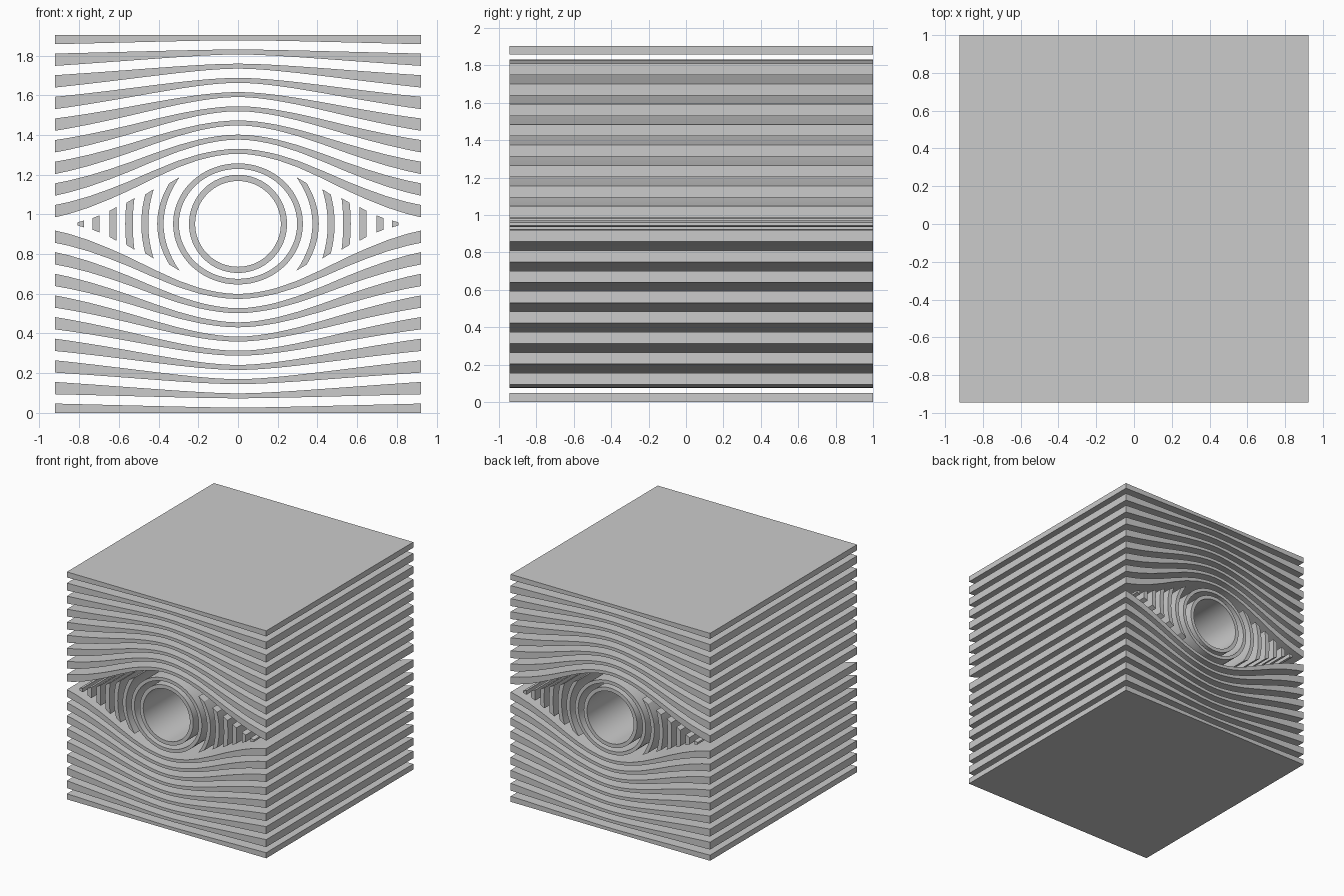
import bpy, bmesh, math

if "Cube" in bpy.data.objects:
    bpy.data.objects.remove(bpy.data.objects["Cube"])

W, Y0, Y1, MID = 0.923, -0.945, 1.0, 0.952   # half width, front, back, eye height


def band(name, a, b, closed=False):
    """Extrude the ribbon between two x/z outlines from front to back."""
    bm = bmesh.new()
    rows = [[bm.verts.new((x, y, z + MID)) for x, z in line]
            for line, y in ((a, Y0), (b, Y0), (b, Y1), (a, Y1))]
    n = len(a)
    for i in range(n if closed else n - 1):
        j = (i + 1) % n
        for r in range(4):
            p, q = rows[r], rows[(r + 1) % 4]
            bm.faces.new((p[i], p[j], q[j], q[i]))
    if not closed:
        bm.faces.new([r[0] for r in rows])
        bm.faces.new([r[-1] for r in rows])
    bmesh.ops.recalc_face_normals(bm, faces=bm.faces)
    me = bpy.data.meshes.new(name)
    bm.to_mesh(me)
    bm.free()
    ob = bpy.data.objects.new(name, me)
    bpy.context.collection.objects.link(ob)
    bpy.ops.object.select_all(action='DESELECT')
    ob.select_set(True)
    bpy.context.view_layer.objects.active = ob
    bpy.ops.object.shade_smooth_by_angle(angle=math.radians(30))


# Bulge falloff: bell-shaped near the eye, rounded tent far from it
BELL = [(0, 1), (.05, .993), (.1, .972), (.15, .94), (.2, .9), (.3, .79), (.42, .62),
        (.55, .42), (.65, .28), (.75, .155), (.85, .055), (W, 0)]


def bell(x):
    for (x0, s0), (x1, s1) in zip(BELL, BELL[1:]):
        if x <= x1 + 1e-6:
            return s0 + (s1 - s0) * (x - x0) / (x1 - x0)
    return 0


def tent(x, d=0.15):
    top = math.hypot(W, d)
    return (top - math.hypot(x, d)) / (top - d)


# Wavy slats above and below the eye
xs = sorted({s * p[0] for p in BELL for s in (-1, 1)} |
            {s * v for v in (.25, .36, .48, .6, .7, .8) for s in (-1, 1)})
for k in range(9):
    low, high = [], []
    for x in xs:
        t = k / 8
        s = (1 - t) * bell(abs(x)) + t * tent(abs(x))
        edge, centre = 0.033 + 0.109 * k, 0.353 + 0.0715 * k
        z = edge + (centre - edge) * s
        low.append((x, z))
        high.append((x, min(MID, z + 0.062 - 0.037 * s)))
    if k == 8:                              # flat outer faces of the block
        low = [(x, min(z, MID - 0.015)) for x, z in low]
        high = [(x, MID) for x in xs]
    for side, sign in (("upper", 1), ("lower", -1)):
        band(f"{side}_slat_{k + 1}", [(x, sign * z) for x, z in low],
             [(x, sign * z) for x, z in high])


# Central tube and oval ring
def oval(rx, rz, n=64):
    return [(rx * math.cos(2 * math.pi * i / n), rz * math.sin(2 * math.pi * i / n))
            for i in range(n)]


band("centre_tube", oval(.216, .216), oval(.247, .247), True)
band("oval_ring", oval(.298, .277), oval(.327, .305), True)

# Curved fins either side: inner x, outer x, inner half height, outer half height, bend
FINS = [(.375, .407, .235, .205, 1.45), (.452, .487, .175, .148, .9),
        (.53, .568, .13, .106, .5), (.613, .648, .086, .066, .3),
        (.697, .733, .044, .029, .2), (.777, .808, .017, .008, 0)]
for i, (xi, xo, hi, ho, c) in enumerate(FINS):
    steps = [j / 8 for j in range(-8, 9)]
    for side, sign in (("right", 1), ("left", -1)):
        band(f"{side}_fin_{i + 1}",
             [(sign * (xi - c * (hi * t) ** 2), hi * t) for t in steps],
             [(sign * (xo - c * (ho * t) ** 2), ho * t) for t in steps])
